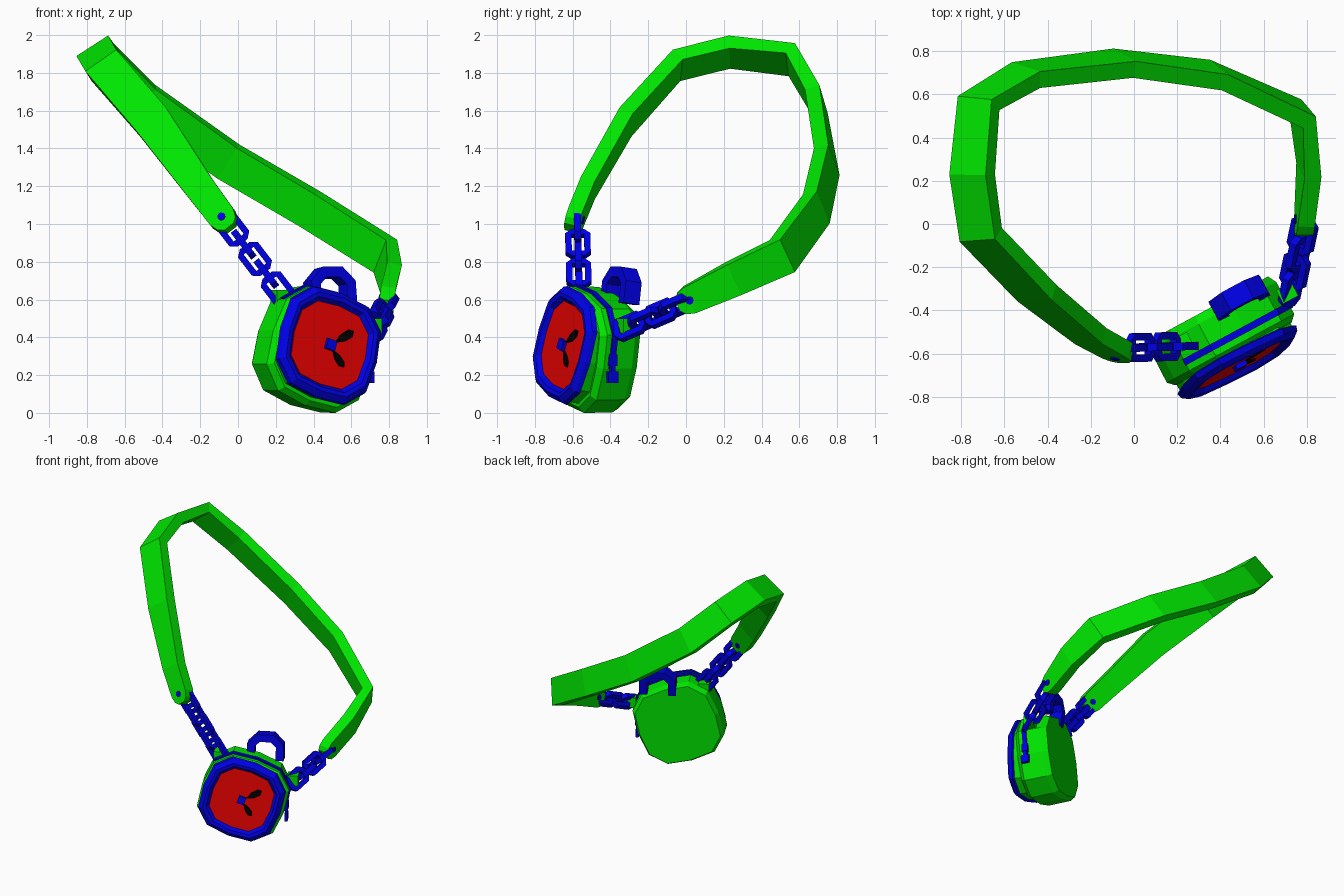
import bpy, bmesh, math
from mathutils import Vector, Matrix

cube = bpy.data.objects.get("Cube")
if cube:
    bpy.data.objects.remove(cube, do_unlink=True)


def material(name, rgb):
    m = bpy.data.materials.new(name)
    m.use_nodes = True
    m.diffuse_color = (*rgb, 1)
    m.node_tree.nodes["Principled BSDF"].inputs["Base Color"].default_value = (*rgb, 1)
    return m


GREEN = material("green", (0, 0.8, 0))
BLUE = material("blue", (0, 0, 0.8))
RED = material("red", (0.8, 0, 0))
BLACK = material("black", (0, 0, 0))


def loft(name, rings, mat, closed=False, matrix=None):
    """Skin a row of equal rings; cap the ends unless closed."""
    bm = bmesh.new()
    rows = [[bm.verts.new(p) for p in ring] for ring in rings]
    n = len(rows[0])
    for k in range(len(rows) if closed else len(rows) - 1):
        a, b = rows[k], rows[(k + 1) % len(rows)]
        for i in range(n):
            j = (i + 1) % n
            bm.faces.new((a[i], a[j], b[j], b[i]))
    if not closed:
        bm.faces.new(rows[0])
        bm.faces.new(rows[-1])
    if matrix:
        bm.transform(matrix)
    bmesh.ops.recalc_face_normals(bm, faces=bm.faces)
    mesh = bpy.data.meshes.new(name)
    bm.to_mesh(mesh)
    bm.free()
    mesh.materials.append(mat)
    obj = bpy.data.objects.new(name, mesh)
    bpy.context.collection.objects.link(obj)
    return obj


def band(name, pts, sides, widths, thick, mat, closed=False, matrix=None):
    """Sweep a rectangle along a path; sides give the width direction."""
    pts = [Vector(p) for p in pts]
    n = len(pts)
    rings = []
    for i, p in enumerate(pts):
        if closed:
            t = pts[(i + 1) % n] - pts[i - 1]
        else:
            t = pts[min(i + 1, n - 1)] - pts[max(i - 1, 0)]
        t.normalize()
        s = Vector(sides[i])
        s = (s - t * s.dot(t)).normalized() * widths[i] / 2
        o = t.cross(s).normalized() * thick / 2
        rings.append([p + s + o, p - s + o, p - s - o, p + s - o])
    return loft(name, rings, mat, closed, matrix)


def box(name, center, size, mat, matrix=None):
    x, y, z = (v / 2 for v in size)
    c = Vector(center)
    rings = [[c + Vector((a * x, b * y, h)) for a, b in ((-1, -1), (1, -1), (1, 1), (-1, 1))]
             for h in (-z, z)]
    return loft(name, rings, mat, False, matrix)


def bag_frame(tilt, center):
    """Local x right, y up, z out of the dial."""
    out = Vector((0.47, -0.87, tilt)).normalized()
    right = Vector((0.87, 0.47, 0)).normalized()
    frame = Matrix((right, out.cross(right), out)).transposed().to_4x4()
    frame.translation = center
    return frame


ROLL = Matrix.Rotation(math.radians(-19), 4, 'Z')
FRAME = bag_frame(0.13, (0.49, -0.655, 0.36))
DIAL = FRAME @ ROLL
BODY = bag_frame(0, (0.49, -0.655, 0.335)) @ ROLL


def rounded_square(r, s):
    """Twelve-sided pillow outline of half size r at depth s."""
    pts = []
    for q in range(4):
        for deg, k in ((0, 1.0), (32, 1.1), (58, 1.1)):
            a = math.radians(deg + 90 * q)
            pts.append(Vector((r * k * math.cos(a), r * k * math.sin(a), s)))
    return pts


def turned(name, profile, mat, frame, closed=False):
    return loft(name, [rounded_square(r, s) for s, r in profile], mat, closed, frame)


# Bag body, dial rim and dial
turned("bag_body", [(-0.30, 0.29), (-0.26, 0.31), (-0.09, 0.313), (-0.06, 0.285)], GREEN, BODY)
turned("body_neck", [(-0.15, 0.28), (-0.03, 0.28)], GREEN, DIAL)
turned("dial_rim", [(-0.04, 0.275), (-0.03, 0.297), (-0.005, 0.29), (0.018, 0.262),
                    (0.014, 0.24), (-0.02, 0.215), (-0.04, 0.215)], BLUE, DIAL, True)
turned("dial", [(-0.045, 0.22), (-0.008, 0.22)], RED, DIAL)


# Clock hands and hub
def hand(name, angle, length):
    outline = ((0.2, -0.02), (0.55, -0.15), (0.85, -0.15), (1, 0), (0.85, 0.13), (0.5, 0.11))
    rings = [[Vector((x * length, y * length, s)) for x, y in outline] for s in (-0.009, -0.001)]
    loft(name, rings, BLACK, False, FRAME @ Matrix.Rotation(math.radians(angle), 4, 'Z'))


hand("long_hand", 27, 0.165)
hand("short_hand", -58, 0.14)
box("hand_hub", (0, 0, 0), (0.055, 0.055, 0.03), BLUE, DIAL)

# Zip over the top and its puller
zip_path = rounded_square(0.312, -0.135)[:6]
band("zip", zip_path, [(0, 0, 1)] * 6, [0.032] * 6, 0.022, BLUE, False, BODY)
PULL = Matrix.Translation(BODY @ Vector((0.328, 0, -0.135))) @ Matrix.Rotation(math.radians(28), 4, 'Z')
box("zip_slider", (0, 0, 0.05), (0.03, 0.045, 0.06), BLUE, PULL)
box("zip_link", (0, 0, 0), (0.02, 0.025, 0.06), BLUE, PULL)
box("zip_tab", (0, 0, -0.04), (0.022, 0.06, 0.06), BLUE, PULL)

# Carry handle
arch = [(-0.105, 0.25, 0), (-0.105, 0.36, 0), (-0.05, 0.415, 0)]
arch += [(-x, y, s) for x, y, s in reversed(arch)]
band("carry_handle", arch, [(0, 0, 1)] * 6, [0.095] * 6, 0.058, BLUE, False,
     FRAME @ Matrix.Translation((0.145, 0, -0.235)))


# Chains of alternating flat links
def chain(name, start, end, count, flat):
    start, end = Vector(start), Vector(end)
    a = (end - start).normalized()
    b = Vector(flat)
    b = (b - a * b.dot(a)).normalized()
    c = a.cross(b)
    outline = ((1, .6), (.8, 1), (-.8, 1), (-1, .6), (-1, -.6), (-.8, -1), (.8, -1), (1, -.6))
    for i in range(count):
        mid = start.lerp(end, (i + 0.5) / count)
        side, across = (b, c) if i % 2 == 0 else (c, b)
        pts = [mid + a * x * 0.072 + across * y * 0.05 for x, y in outline]
        band(f"{name}_link_{i + 1}", pts, [side] * 8, [0.036] * 8, 0.034, BLUE, True)


chain("right_chain", (0.24, -0.565, 0.62), (-0.06, -0.575, 1.01), 5, (0, 1, 0))
chain("left_chain", (0.72, -0.34, 0.44), (0.79, -0.01, 0.58), 4, (0.8, 0, 0.6))
TURN = Matrix.Rotation(math.radians(28), 4, 'Z')
for name, spot in (("right_chain_tab", (0.225, -0.55, 0.61)), ("left_chain_tab", (0.71, -0.32, 0.46))):
    box(name, (0, 0, 0), (0.08, 0.07, 0.08), GREEN, Matrix.Translation(spot) @ TURN)

# Shoulder strap with rounded ends
path = [Vector(p) for p in (
    (-.08, -.585, 1.03), (-.2, -.52, 1.19), (-.45, -.32, 1.54), (-.71, -.05, 1.84),
    (-.75, .23, 1.91), (-.72, .56, 1.87), (-.5, .69, 1.65), (-.05, .745, 1.33),
    (.38, .69, 1.08), (.78, .51, .83), (.81, .25, .71), (.79, .02, .6))]
keys = [Vector(k) for k in ((.78, 0, .62), (.85, 0, .5), (.5, -.32, .8), (.1, -.45, .9))]
sides = []
for i in range(len(path)):
    t = i / (len(path) - 1) * 3
    k = min(int(t), 2)
    sides.append(keys[k].lerp(keys[k + 1], t - k))
widths = [0.15, 0.16] + [0.2] * 8 + [0.18, 0.15]


def tip(p, q):
    out = (p - q).normalized()
    return [p + out * 0.07, p + out * 0.045]


front_tip = tip(path[0], path[1])
back_tip = tip(path[-1], path[-2])[::-1]
band("shoulder_strap", front_tip + path + back_tip,
     [sides[0]] * 2 + sides + [sides[-1]] * 2,
     [0.06, 0.12] + widths + [0.12, 0.06], 0.08, GREEN)

# Rivets through the strap ends
for name, p, q, side in (("right_rivet", path[0], path[1], sides[0]),
                         ("left_rivet", path[-1], path[-2], sides[-1])):
    axis = (q - p).cross(side).normalized()
    place = Matrix.Translation(p) @ axis.to_track_quat('Z', 'Y').to_matrix().to_4x4()
    rings = [[Vector((0.022 * math.cos(k * math.pi / 4), 0.022 * math.sin(k * math.pi / 4), h))
              for k in range(8)] for h in (-0.046, 0.046)]
    loft(name, rings, BLUE, False, place)
